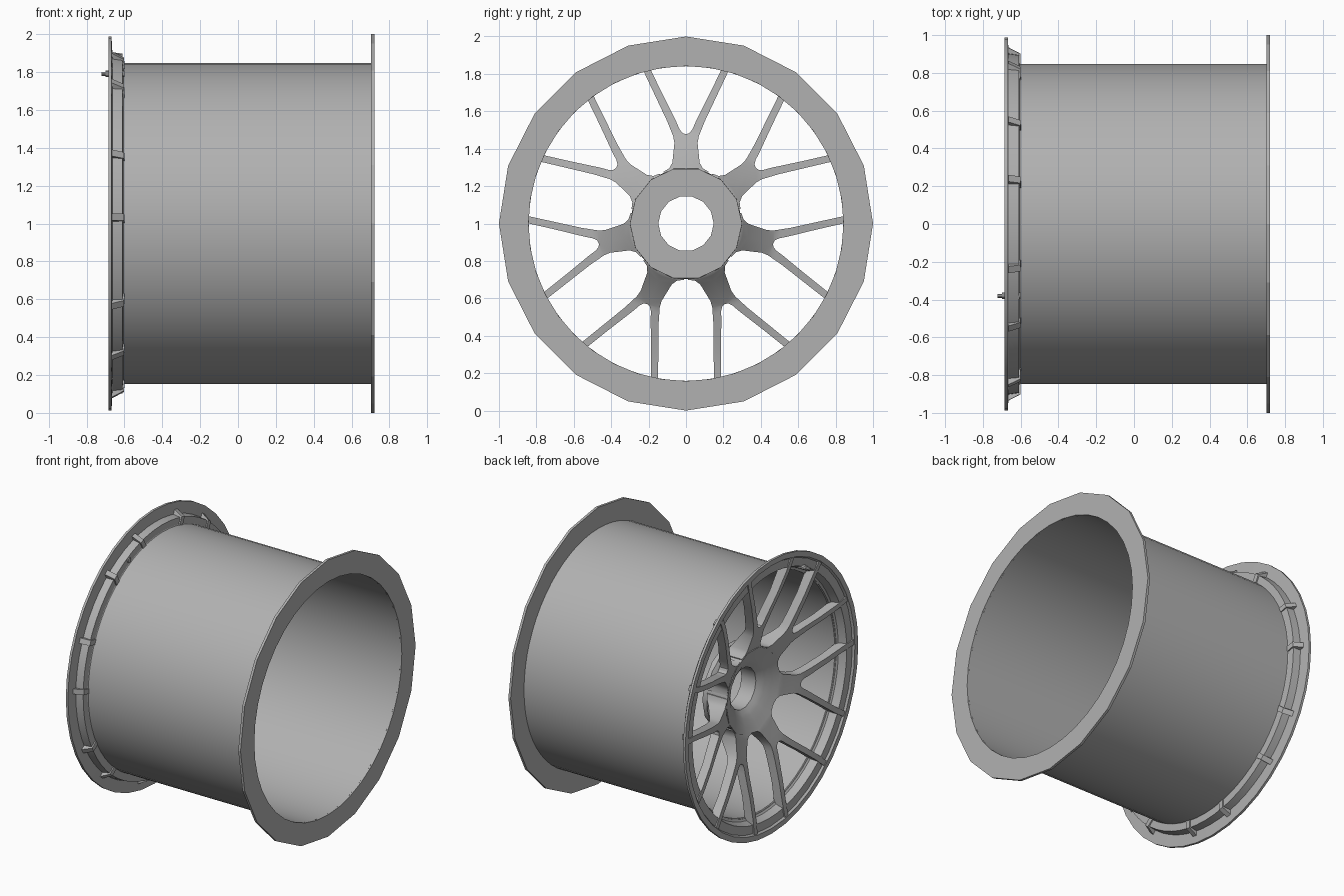
import bpy, bmesh
from math import sin, cos, pi, radians

if "Cube" in bpy.data.objects:
    bpy.data.objects.remove(bpy.data.objects["Cube"])

CZ = 1.0  # axle height

# Darker metal grey
METAL = bpy.data.materials.new("dark_metal")
METAL.diffuse_color = (.44, .44, .44, 1)
METAL.use_nodes = True
METAL.node_tree.nodes["Principled BSDF"].inputs["Base Color"].default_value = METAL.diffuse_color


def finish(name, bm, angle=35):
    bmesh.ops.remove_doubles(bm, verts=bm.verts, dist=1e-5)
    bmesh.ops.recalc_face_normals(bm, faces=bm.faces)
    me = bpy.data.meshes.new(name)
    bm.to_mesh(me)
    bm.free()
    me.materials.append(METAL)
    ob = bpy.data.objects.new(name, me)
    bpy.context.collection.objects.link(ob)
    bpy.ops.object.select_all(action='DESELECT')
    ob.select_set(True)
    bpy.context.view_layer.objects.active = ob
    bpy.ops.object.shade_smooth_by_angle(angle=radians(angle))
    return ob


def lathe(name, profile, n, cy=0.0, cz=CZ, phase=0.0):
    """Revolve a closed (radius, x) profile around an axis parallel to x."""
    bm = bmesh.new()
    rings = []
    for i in range(n):
        a = 2 * pi * i / n + phase
        rings.append([bm.verts.new((x, cy + r * sin(a), cz + r * cos(a))) for r, x in profile])
    m = len(profile)
    for i in range(n):
        a, b = rings[i], rings[(i + 1) % n]
        for j in range(m):
            k = (j + 1) % m
            bm.faces.new((a[j], a[k], b[k], b[j]))
    return finish(name, bm)


def interp(table, r):
    if r <= table[0][0]:
        return table[0][1]
    for (r0, x0), (r1, x1) in zip(table, table[1:]):
        if r <= r1:
            return x0 + (x1 - x0) * (r - r0) / (r1 - r0)
    return table[-1][1]


# Barrel with the stepped seat behind the face
lathe("barrel", [(.905, -.668), (.897, -.61), (.847, -.607), (.847, .71),
                 (.841, .71), (.841, -.60), (.862, -.615), (.88, -.668)], 64)

# Thin lip around the face
lathe("front_lip", [(.988, -.685), (.988, -.668), (.88, -.662), (.885, -.668),
                    (.94, -.671), (.95, -.685)], 40)

# Faceted flange at the open end: 20-sided outside, 40-sided inside
bm = bmesh.new()
SIDES = 20
N = 2 * SIDES


def flange_point(i, outer):
    a = 2 * pi * i / N
    r = .842
    if outer:
        r = 1.0 if i % 2 == 0 else cos(pi / SIDES)
    return r * sin(a), CZ + r * cos(a)


loops = [[bm.verts.new((x, *flange_point(i, o))) for i in range(N)]
         for x, o in ((.702, 0), (.702, 1), (.72, 1), (.72, 0))]
for a, b in zip(loops, loops[1:] + loops[:1]):
    for i in range(N):
        j = (i + 1) % N
        bm.faces.new((a[i], a[j], b[j], b[i]))
finish("rear_flange", bm, 15)

# Dished hub with a bevelled bore, flats facing the spokes
lathe("hub", [(.148, -.34), (.148, -.455), (.175, -.475), (.20, -.49), (.25, -.512),
              (.303, -.536), (.30, -.34)], 14, phase=pi / 14)

# Forked spokes: half outline as (inner t, inner r, outer t, outer r)
FRONT = [(.25, -.497), (.305, -.535), (.48, -.592), (.7, -.642), (.93, -.682)]
BACK = [(.25, -.36), (.29, -.36), (.34, -.42), (.48, -.525), (.7, -.58), (.85, -.60), (.93, -.602)]
HALF = [(0, .25, .11, .245), (0, .285, .12, .277), (0, .31, .09, .295), (0, .34, .073, .325),
        (0, .42, .062, .43), (0, .478, .068, .465), (.018, .483, .08, .495),
        (.035, .505, .088, .515), (.05, .54, .102, .55), (.125, .69, .168, .69),
        (.190, .825, .228, .817), (.227, .917, .263, .907)]
bm = bmesh.new()
for s in range(7):
    a = 2 * pi * s / 7
    for side in (1, -1):
        rows = []
        for n, (ti, ri, to, ro) in enumerate(HALF):
            back = .955 if n == len(HALF) - 1 else 1  # tips slant in behind the lip
            row = []
            for t, r, table, k in ((ti, ri, FRONT, 1), (to, ro, FRONT, 1),
                                   (to, ro, BACK, back), (ti, ri, BACK, back)):
                t, r = t * side * k, r * k
                rad = (t * t + r * r) ** .5
                row.append(bm.verts.new((interp(table, rad), t * cos(a) + r * sin(a),
                                         CZ - t * sin(a) + r * cos(a))))
            rows.append(row)
        for k, (p, q) in enumerate(zip(rows, rows[1:])):
            for j in range(4):
                if j == 3 and k < 5:
                    continue  # halves join here, no inner wall
                n = (j + 1) % 4
                bm.faces.new((p[j], p[n], q[n], q[j]))
        bm.faces.new(rows[0])
        bm.faces.new(rows[-1])
finish("spokes", bm, 30)

# Valve stem
lathe("valve_stem", [(.001, -.722), (.011, -.722), (.011, -.70), (.017, -.70),
                     (.017, -.60), (.001, -.60)], 10, cy=-.38, cz=1.79)
